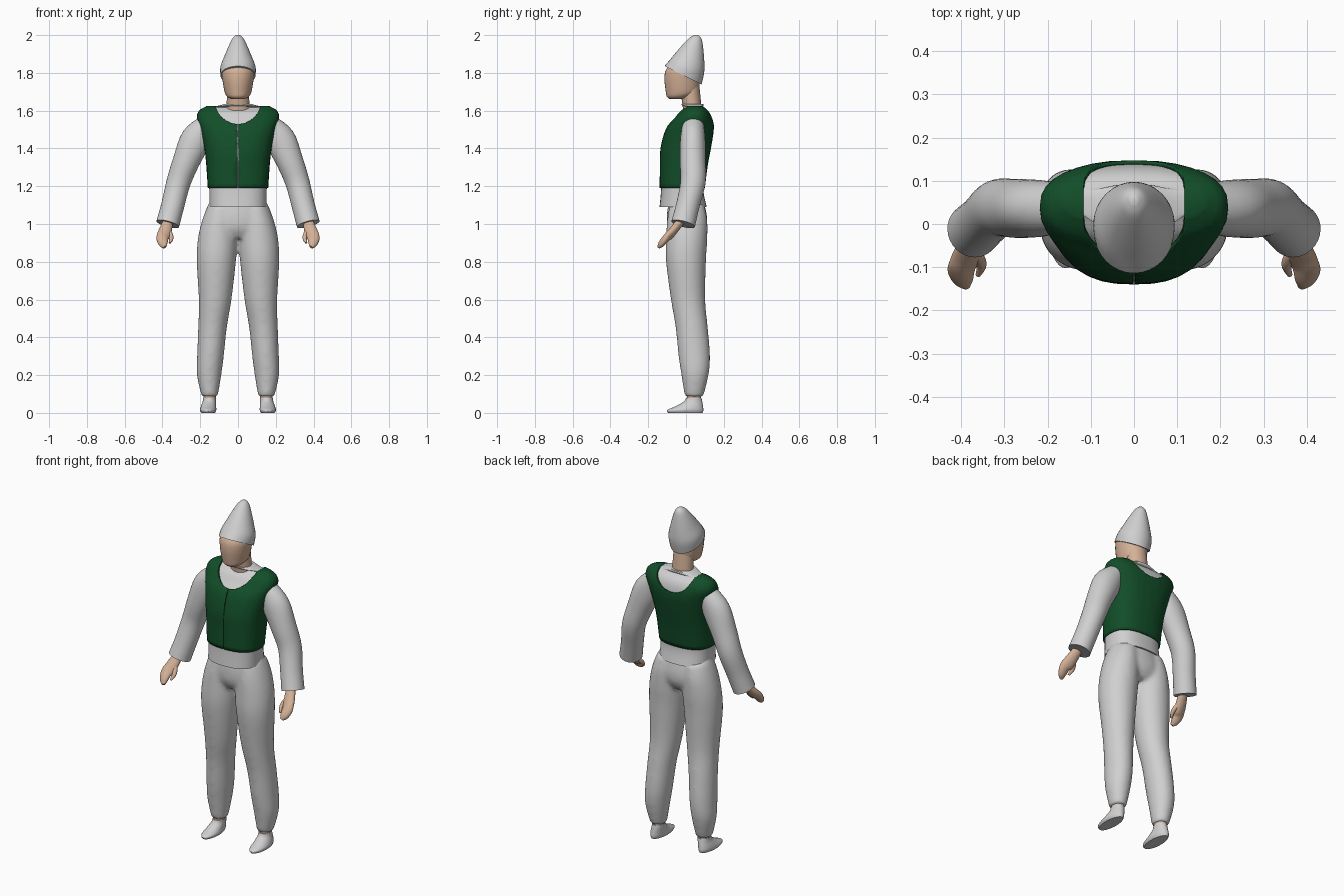
import bpy, bmesh, math
from mathutils import Vector

old = bpy.data.objects.get("Cube")
if old:
    bpy.data.objects.remove(old, do_unlink=True)


def material(name, rgb):
    m = bpy.data.materials.new(name)
    m.use_nodes = True
    m.diffuse_color = (*rgb, 1)
    m.node_tree.nodes["Principled BSDF"].inputs["Base Color"].default_value = (*rgb, 1)
    return m


WHITE = material("white cloth", (0.63, 0.63, 0.63))
GREEN = material("dark green", (0.006, 0.075, 0.022))
SKIN = material("skin", (0.66, 0.44, 0.31))


def refine(rows, steps=4):
    """Catmull-Rom interpolation between cross-section rows."""
    rows = [Vector(r) for r in rows]
    last = len(rows) - 1
    out = []
    for i in range(last):
        a, b, c, d = (rows[max(0, min(last, k))] for k in range(i - 1, i + 3))
        for s in range(steps):
            t = s / steps
            out.append(b + t / 2 * ((c - a) + t * (2 * a - 5 * b + 4 * c - d
                       + t * (3 * (b - c) + d - a))))
    return out + [rows[-1]]


def slices(rows):
    """Level rings from z, x centre, x radius, y front, y back, lift at the back."""
    rows = [tuple(r) + (0,) * (6 - len(r)) for r in rows]
    return [(Vector((x, (y0 + y1) / 2, z)), Vector((rx, 0, 0)),
             Vector((0, (y1 - y0) / 2, lift)))
            for z, x, rx, y0, y1, lift in refine(rows)]


def tube(rows):
    """Rings square to a path, from x, y, z, width radius, depth radius."""
    fine = refine(rows)
    mids = [Vector(r[:3]) for r in fine]
    rings = []
    for i, r in enumerate(fine):
        t = (mids[min(i + 1, len(mids) - 1)] - mids[max(i - 1, 0)]).normalized()
        u = Vector((0, 1, 0)).cross(t).normalized()
        rings.append((mids[i], u * r[3], t.cross(u) * r[4]))
    return rings


def add_rings(bm, rings, power=1.0, n=32):
    def shape(v):
        return math.copysign(abs(v) ** power, v)
    loops = []
    for c, u, v in rings:
        angles = [2 * math.pi * k / n for k in range(n)]
        loops.append([bm.verts.new(c + u * shape(math.cos(a)) + v * shape(math.sin(a)))
                      for a in angles])
    for lo, hi in zip(loops, loops[1:]):
        for k in range(n):
            j = (k + 1) % n
            bm.faces.new((lo[k], lo[j], hi[j], hi[k]))
    bm.faces.new(loops[0][::-1])
    bm.faces.new(loops[-1])


def make(name, ring_sets, mat, power=1.0, mirror=False, trim=None):
    bm = bmesh.new()
    for rings in ring_sets:
        add_rings(bm, rings, power)
    bmesh.ops.recalc_face_normals(bm, faces=bm.faces)
    if trim:
        trim(bm)
    mesh = bpy.data.meshes.new(name)
    bm.to_mesh(mesh)
    bm.free()
    mesh.materials.append(mat)
    ob = bpy.data.objects.new(name, mesh)
    bpy.context.collection.objects.link(ob)
    bpy.ops.object.select_all(action="DESELECT")
    ob.select_set(True)
    bpy.context.view_layer.objects.active = ob
    bpy.ops.object.shade_smooth_by_angle(angle=math.radians(45))
    if mirror:
        ob.modifiers.new("Mirror", "MIRROR")
    return ob


def cut_out(bm, planes):
    """Slice along the planes and drop the faces behind all of them."""
    for co, no in planes:
        bmesh.ops.bisect_plane(bm, geom=bm.verts[:] + bm.edges[:] + bm.faces[:],
                               plane_co=co, plane_no=no)
    inside = [f for f in bm.faces
              if all((f.calc_center_median() - co).dot(no) < 0 for co, no in planes)]
    bmesh.ops.delete(bm, geom=inside, context="FACES")


def open_vest(bm):
    """Open hem, scooped neckline and narrow front opening."""
    bm.normal_update()
    hem_cap = [f for f in bm.faces if f.normal.z < -0.95]
    bmesh.ops.delete(bm, geom=hem_cap, context="FACES")
    arc = [math.pi * (1 + k / 14) for k in range(15)]
    cut_out(bm, [(Vector((0.12 * math.cos(a), 0, 1.65 + 0.12 * math.sin(a))),
                  Vector((math.cos(a), 0, math.sin(a)))) for a in arc])
    cut_out(bm, [(Vector((0.002, 0, 0)), Vector((1, 0, 0))),
                 (Vector((-0.002, 0, 0)), Vector((-1, 0, 0))),
                 (Vector((0, 0, 0)), Vector((0, 1, 0)))])


# Torso sections shared by the vest and the shirt beneath it
torso = [
    (1.19, 0, 0.160, -0.140, 0.100),
    (1.31, 0, 0.168, -0.138, 0.115),
    (1.40, 0, 0.178, -0.135, 0.132),
    (1.50, 0, 0.200, -0.108, 0.147),
    (1.56, 0, 0.218, -0.065, 0.142),
    (1.60, 0, 0.206, -0.034, 0.124),
    (1.625, 0, 0.165, 0.005, 0.095),
]
vest = make("vest", [slices(torso)], GREEN, power=0.8, trim=open_vest)
lining = vest.modifiers.new("Thickness", "SOLIDIFY")
lining.thickness = 0.01
lining.offset = -1

# Shirt body, slightly inside the vest, with a low collar
hem = [(1.09, 0, 0.152, -0.140, 0.110)]
inner = [(z - 0.008, x, rx - 0.008, y0 + 0.008, y1 - 0.008)
         for z, x, rx, y0, y1 in torso]
collar = [(1.626, 0, 0.105, -0.018, 0.092), (1.636, 0, 0.070, -0.026, 0.092)]
make("shirt", [slices(hem + inner + collar)], WHITE, power=0.8)

# Sleeves
make("sleeves", [tube([
    (0.165, 0.038, 1.535, 0.050, 0.055),
    (0.222, 0.036, 1.45, 0.080, 0.066),
    (0.275, 0.036, 1.33, 0.071, 0.068),
    (0.315, 0.037, 1.22, 0.064, 0.066),
    (0.345, 0.010, 1.10, 0.061, 0.062),
    (0.372, -0.015, 1.0, 0.062, 0.064),
])], WHITE, mirror=True)

# Hands with thumbs
palm = tube([
    (0.368, -0.025, 1.02, 0.026, 0.022),
    (0.388, -0.075, 0.955, 0.035, 0.022),
    (0.400, -0.105, 0.925, 0.032, 0.020),
    (0.396, -0.130, 0.895, 0.024, 0.017),
    (0.388, -0.145, 0.877, 0.010, 0.008),
])
thumb = tube([
    (0.370, -0.060, 0.970, 0.013, 0.013),
    (0.353, -0.092, 0.930, 0.012, 0.012),
    (0.361, -0.118, 0.900, 0.006, 0.006),
])
make("hands", [palm, thumb], SKIN, mirror=True)

# Trousers: two legs and a pelvis fused into one skin
leg = [
    (0.085, 0.150, 0.043, -0.007, 0.092),
    (0.20, 0.153, 0.065, -0.025, 0.120),
    (0.30, 0.146, 0.071, -0.040, 0.128),
    (0.45, 0.135, 0.076, -0.055, 0.116),
    (0.60, 0.121, 0.087, -0.080, 0.102),
    (0.80, 0.115, 0.104, -0.106, 0.106),
    (0.92, 0.108, 0.105, -0.106, 0.113),
    (1.02, 0.100, 0.090, -0.100, 0.113),
    (1.10, 0.088, 0.072, -0.088, 0.098),
]
pelvis = [
    (0.925, 0, 0.10, -0.070, 0.080),
    (0.97, 0, 0.165, -0.096, 0.107),
    (1.02, 0, 0.182, -0.102, 0.113),
    (1.08, 0, 0.164, -0.098, 0.104),
    (1.15, 0, 0.140, -0.085, 0.085),
]
other_leg = [(z, -x, rx, y0, y1) for z, x, rx, y0, y1 in leg]
trousers = make("trousers", [slices(r) for r in (leg, other_leg, pelvis)], WHITE)
remesh = trousers.modifiers.new("Fuse", "REMESH")
remesh.mode = "VOXEL"
remesh.voxel_size = 0.01
remesh.use_smooth_shade = True
relax = trousers.modifiers.new("Relax", "SMOOTH")
relax.iterations = 14

# Ankles and shoes
make("ankles", [slices([(0.06, 0.15, 0.032, 0.005, 0.08),
                        (0.11, 0.15, 0.034, 0.005, 0.08)])], SKIN, mirror=True)
make("shoes", [slices([
    (0, 0.158, 0.036, -0.095, 0.088),
    (0.015, 0.158, 0.043, -0.100, 0.092),
    (0.035, 0.156, 0.040, -0.055, 0.090),
    (0.06, 0.152, 0.035, -0.012, 0.086),
    (0.080, 0.150, 0.034, 0.0, 0.082),
])], WHITE, mirror=True)

# Head and neck
make("neck", [slices([
    (1.60, 0, 0.064, -0.015, 0.082),
    (1.64, 0, 0.060, -0.020, 0.080),
    (1.74, 0, 0.058, -0.035, 0.070),
])], SKIN)
make("head", [slices([
    (1.662, 0, 0.038, -0.088, 0.0),
    (1.675, 0, 0.058, -0.102, 0.035),
    (1.70, 0, 0.071, -0.107, 0.065),
    (1.76, 0, 0.082, -0.114, 0.074),
    (1.81, 0, 0.086, -0.109, 0.078),
    (1.845, 0, 0.070, -0.085, 0.070),
])], SKIN)

# Pointed cap, its rim dipping towards the back
make("cap", [slices([
    (1.787, 0, 0.093, -0.114, 0.082, -0.049),
    (1.833, 0, 0.093, -0.088, 0.096, -0.033),
    (1.885, 0, 0.073, -0.052, 0.097, -0.025),
    (1.95, 0, 0.046, -0.008, 0.090, -0.010),
    (1.985, 0, 0.027, 0.022, 0.082, -0.004),
    (2.0, 0, 0.010, 0.045, 0.066, 0),
])], WHITE)
